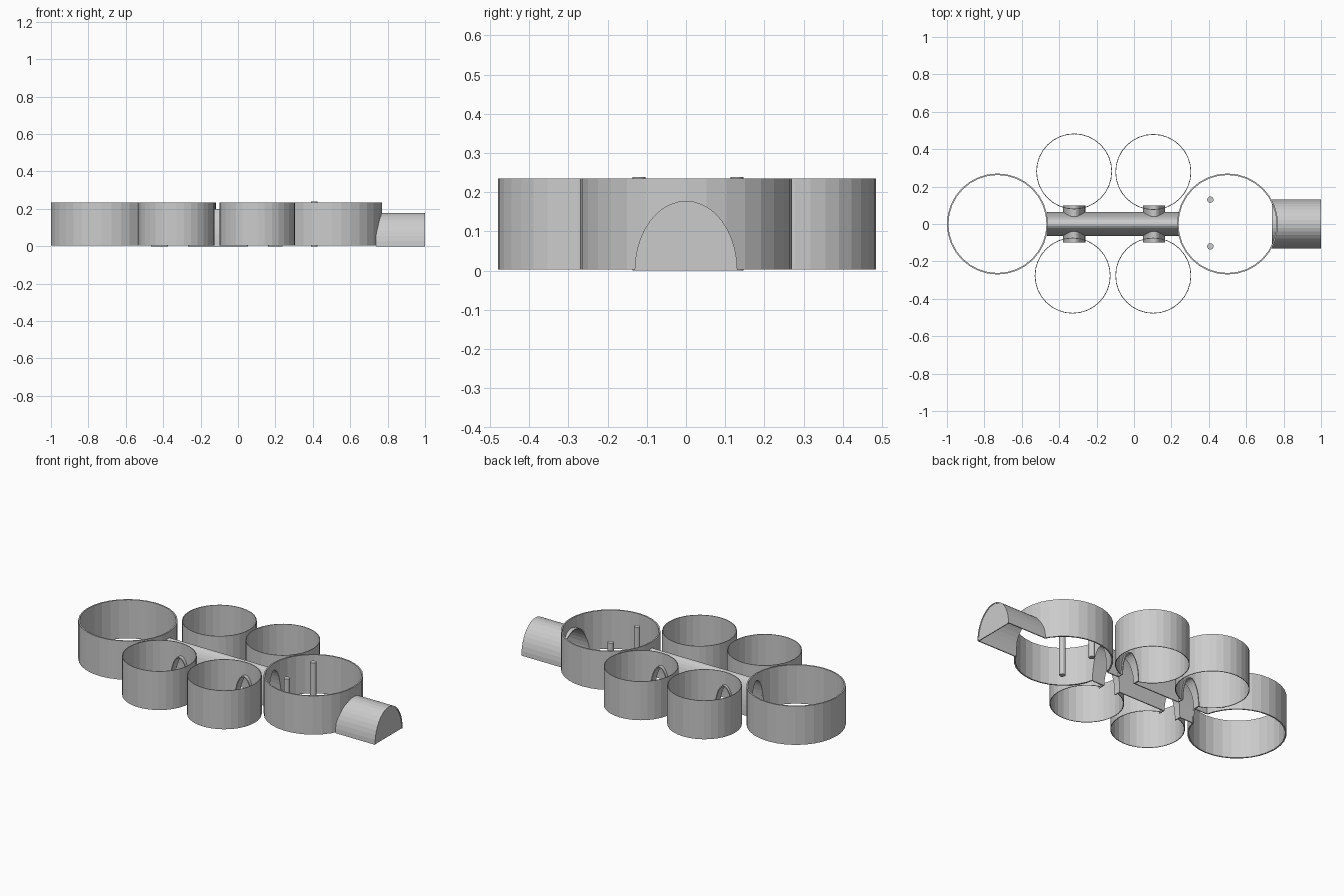
import bpy, bmesh, math

if "Cube" in bpy.data.objects:
    bpy.data.objects.remove(bpy.data.objects["Cube"])

SEG = 32


def finish(name, bm):
    bmesh.ops.recalc_face_normals(bm, faces=bm.faces)
    me = bpy.data.meshes.new(name)
    bm.to_mesh(me)
    bm.free()
    ob = bpy.data.objects.new(name, me)
    bpy.context.collection.objects.link(ob)
    return ob


def prism(name, bottom, offset):
    """Closed solid: a polygon swept along an offset."""
    bm = bmesh.new()
    face = bm.faces.new([bm.verts.new(p) for p in bottom])
    new = bmesh.ops.extrude_face_region(bm, geom=[face], use_keep_orig=True)
    verts = [g for g in new["geom"] if isinstance(g, bmesh.types.BMVert)]
    bmesh.ops.translate(bm, verts=verts, vec=offset)
    return finish(name, bm)


def arch(name, axis, centre, half, height, a, b, drop=0.0):
    """Half-ellipse solid along x or y; drop extends its feet below z = 0."""
    pts = [(half * math.cos(math.pi * i / 20), height * math.sin(math.pi * i / 20)) for i in range(21)]
    if drop:
        pts = [(half, -drop)] + pts + [(-half, -drop)]
    if axis == "x":
        return prism(name, [(a, centre + u, z) for u, z in pts], (b - a, 0, 0))
    return prism(name, [(centre + u, a, z) for u, z in pts], (0, b - a, 0))


def disc(name, x, y, r, z0, z1, seg=SEG):
    ring = [(x + r * math.cos(2 * math.pi * i / seg), y + r * math.sin(2 * math.pi * i / seg), z0)
            for i in range(seg)]
    return prism(name, ring, (0, 0, z1 - z0))


def cut(ob, cutters):
    for c in cutters:
        m = ob.modifiers.new("cut", "BOOLEAN")
        m.operation, m.solver, m.object = "DIFFERENCE", "EXACT", c
    bpy.context.view_layer.update()
    dg = bpy.context.evaluated_depsgraph_get()
    me = bpy.data.meshes.new_from_object(ob.evaluated_get(dg))
    ob.modifiers.clear()
    ob.data = me


# Inner volumes used as cutters
T = 0.006
DUCT_X = (-0.32, 0.107)
hall_in = arch("hall_cutter", "x", 0, 0.065 - T, 0.2 - T, -0.52, 0.29, 0.05)
entry_in = arch("entry_cutter", "x", 0, 0.131 - T, 0.178 - T, 0.66, 1.05, 0.05)
duct_in = [arch("duct_cutter", "y", x, 0.06 - T, 0.16 - T, -0.14, 0.14, 0.05) for x in DUCT_X]
helpers = [hall_in, entry_in] + duct_in

# Round rooms: open ring walls with doorways
rooms = [
    ("large_room_left", -0.73, 0, 0.27, 0.008, [hall_in]),
    ("large_room_right", 0.5, 0, 0.27, 0.008, [hall_in, entry_in]),
    ("small_room_back_left", -0.32, 0.281, 0.203, 0.004, [duct_in[0]]),
    ("small_room_back_right", 0.103, 0.278, 0.203, 0.004, [duct_in[1]]),
    ("small_room_front_left", -0.328, -0.276, 0.203, 0.004, [duct_in[0]]),
    ("small_room_front_right", 0.103, -0.276, 0.203, 0.004, [duct_in[1]]),
]
for name, x, y, r, t, doors in rooms:
    wall = disc(name, x, y, r, 0.003, 0.235)
    core = disc("room_cutter", x, y, r - t, -0.1, 0.4)
    helpers.append(core)
    cut(wall, [core] + doors)

# Central hall with openings to the side ducts
hall = arch("central_hall", "x", 0, 0.065, 0.2, -0.465, 0.237)
cut(hall, [hall_in] + duct_in)

# Short ducts joining hall and small rooms
for i, x in enumerate(DUCT_X):
    for label, side in (("back", 1), ("front", -1)):
        duct = arch(f"{label}_duct_{i + 1}", "y", x, 0.06, 0.16, 0, side * 0.1)
        cut(duct, [duct_in[i], hall_in])

# Entry tunnel with end panel
tunnel = arch("entry_tunnel", "x", 0, 0.131, 0.178, 0.738, 1.0)
cut(tunnel, [entry_in])
arch("entry_end_panel", "x", 0, 0.131 - T, 0.178 - T, 0.992, 0.997)

# Two posts in the right-hand large room
for i, y in enumerate((0.13, -0.12)):
    disc(f"post_{i + 1}", 0.408, y, 0.017, 0.0, 0.239, 16)

for h in helpers:
    bpy.data.objects.remove(h, do_unlink=True)
